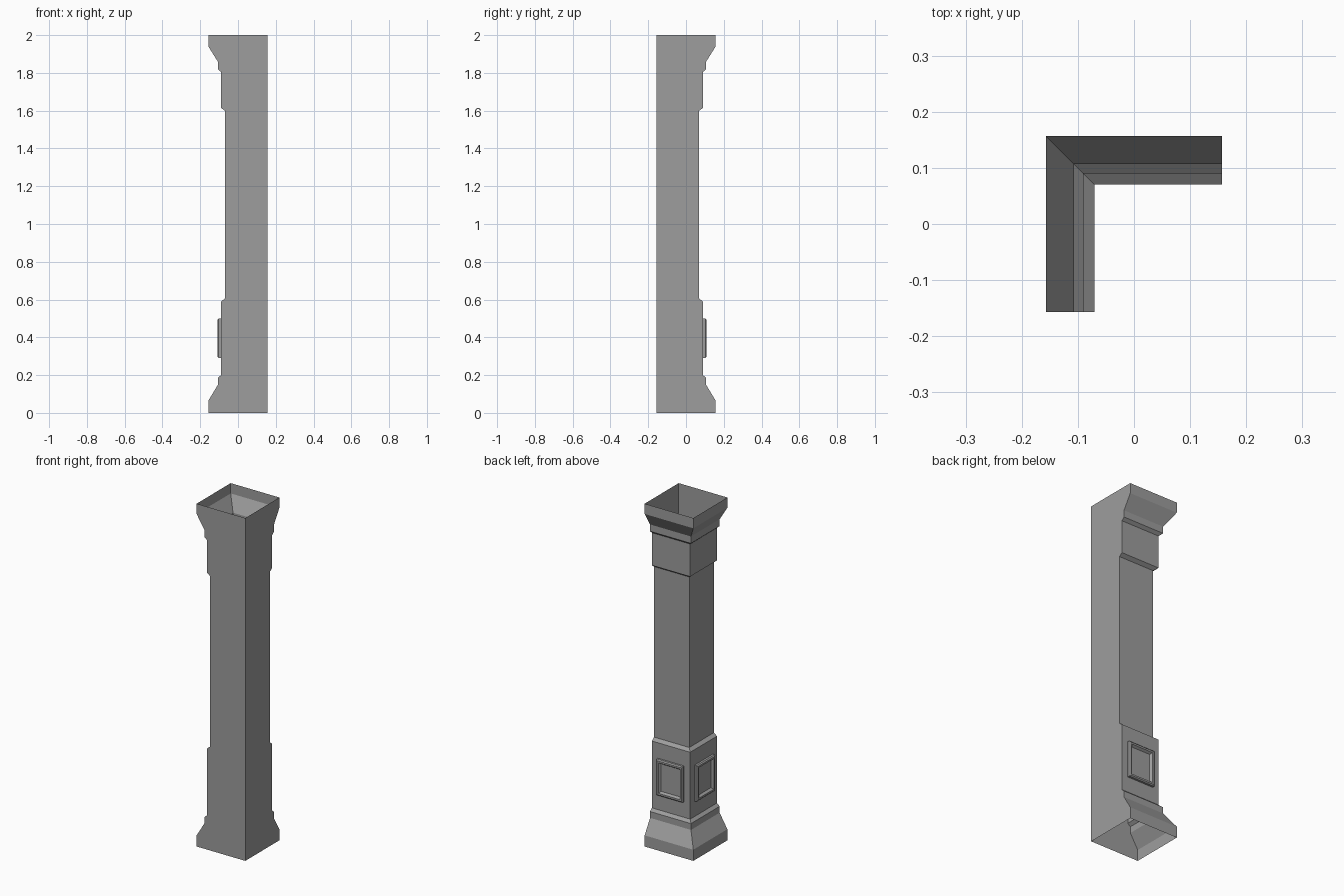
import bpy
import bmesh
import math

cube = bpy.data.objects.get("Cube")
if cube:
    bpy.data.objects.remove(cube, do_unlink=True)

W = 0.157          # half width of the pillar footprint
WALL = 0.09        # distance of the plinth faces from the centre

stone = bpy.data.materials.new("grey_stone")
stone.use_nodes = True
grey = (0.34, 0.34, 0.34, 1.0)
stone.diffuse_color = grey
stone.node_tree.nodes["Principled BSDF"].inputs["Base Color"].default_value = grey


def loft(name, rings, cap=False):
    """Join four-cornered rings into one flat-shaded skin."""
    bm = bmesh.new()
    loops = [[bm.verts.new(p) for p in ring] for ring in rings]
    for a, b in zip(loops, loops[1:]):
        for i in range(4):
            j = (i + 1) % 4
            bm.faces.new((a[i], a[j], b[j], b[i]))
    if cap:
        bm.faces.new(loops[-1])
    mesh = bpy.data.meshes.new(name)
    bm.to_mesh(mesh)
    bm.free()
    mesh.materials.append(stone)
    obj = bpy.data.objects.new(name, mesh)
    bpy.context.collection.objects.link(obj)
    return obj


# Pillar shell: moulded on the back and -x sides, plain on the other two, open ends
profile = [(W, 0), (W, 0.065), (0.107, 0.148), (0.107, 0.185), (WALL, 0.2),
           (WALL, 0.59), (0.07, 0.605), (0.07, 1.6), (WALL, 1.615),
           (WALL, 1.805), (0.107, 1.82), (0.107, 1.86), (W, 1.94), (W, 2)]
loft("corner_pillar",
     [[(W, -W, z), (W, d, z), (-d, d, z), (-d, -W, z)] for d, z in profile])


# Framed panels: raised rim around a sunken field, facing +y before rotation
def panel(name, location, turn):
    half_w, half_h = 0.085, 0.105
    rim = [(0, 0), (0, 0.012), (0.006, 0.018), (0.016, 0.018), (0.025, 0.005)]
    rings = []
    for inset, out in rim:
        u, v = half_w - inset, half_h - inset
        rings.append([(u, out, -v), (-u, out, -v), (-u, out, v), (u, out, v)])
    obj = loft(name, rings, cap=True)
    obj.location = location
    obj.rotation_euler.z = turn


middle = (W - WALL) / 2
panel("back_panel", (middle, WALL, 0.395), 0)
panel("side_panel", (-WALL, -middle, 0.395), math.pi / 2)
